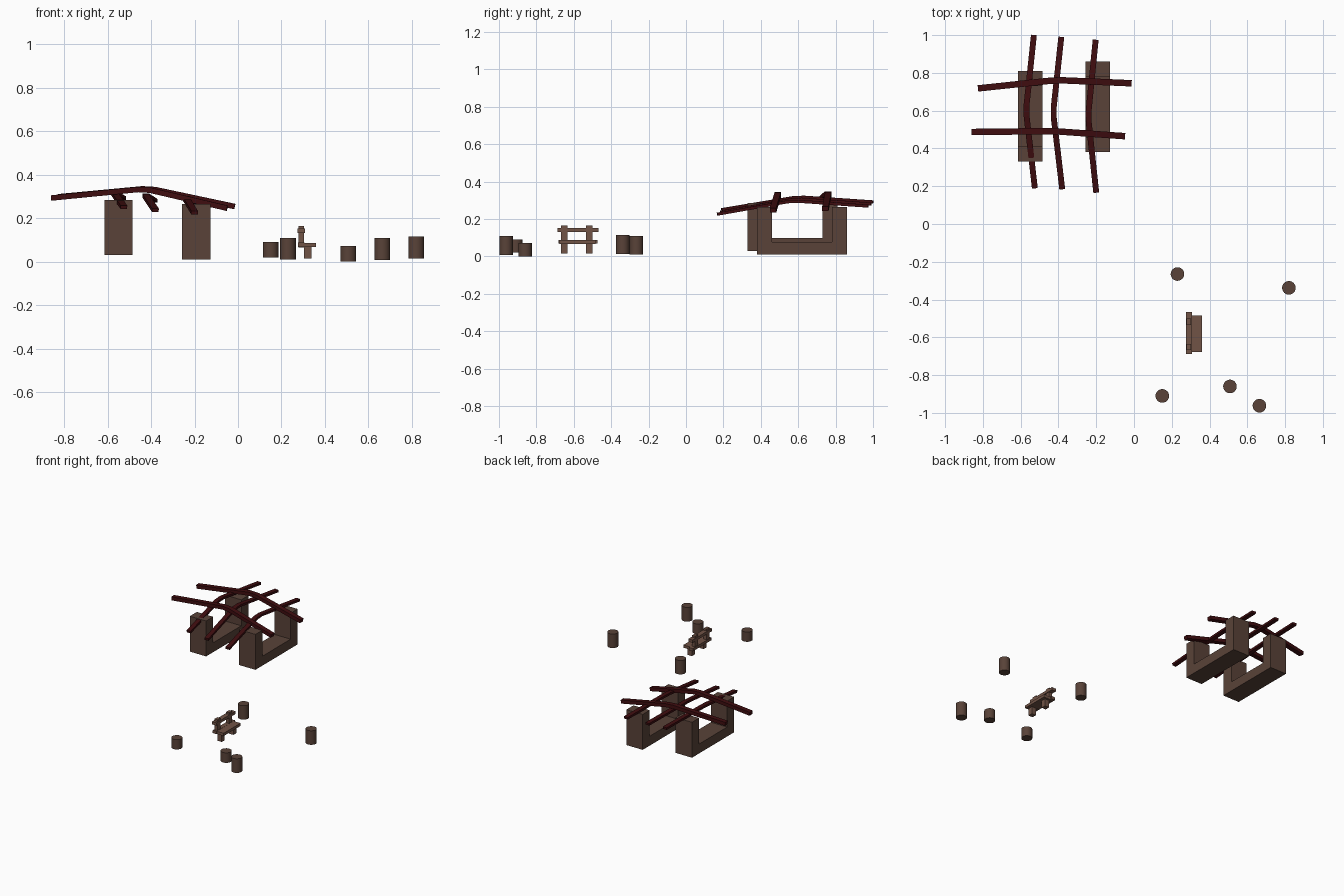
import bpy, bmesh
from mathutils import Vector

if "Cube" in bpy.data.objects:
    bpy.data.objects.remove(bpy.data.objects["Cube"])


def material(name, color):
    m = bpy.data.materials.new(name)
    m.diffuse_color = (*color, 1)
    m.use_nodes = True
    m.node_tree.nodes["Principled BSDF"].inputs["Base Color"].default_value = m.diffuse_color
    return m


WOOD = material("dark_wood", (0.10, 0.055, 0.04))
BENCH = material("bench_wood", (0.165, 0.088, 0.062))
RED = material("dark_red_wood", (0.05, 0.004, 0.005))


def finish(bm, name, mat):
    bmesh.ops.recalc_face_normals(bm, faces=bm.faces)
    me = bpy.data.meshes.new(name)
    bm.to_mesh(me)
    bm.free()
    me.materials.append(mat)
    ob = bpy.data.objects.new(name, me)
    bpy.context.collection.objects.link(ob)
    return ob


def box(name, x, y, z, mat):
    bm = bmesh.new()
    bmesh.ops.create_cube(bm, size=1)
    for v in bm.verts:
        v.co = [(a + b) / 2 + c * (b - a) for (a, b), c in zip((x, y, z), v.co)]
    return finish(bm, name, mat)


def u_block(name, x, y, z):
    """U-shaped side profile in the y-z plane, extruded along x."""
    w, d, h, post, floor = 0.13, 0.48, 0.255, 0.08, 0.068
    outline = [(0, 0), (d, 0), (d, h), (d - post, h), (d - post, floor),
               (post, floor), (post, h), (0, h)]
    bm = bmesh.new()
    face = bm.faces.new([bm.verts.new((x, y + a, z + b)) for a, b in outline])
    ext = bmesh.ops.extrude_face_region(bm, geom=[face])["geom"]
    bmesh.ops.translate(bm, vec=(w, 0, 0),
                        verts=[g for g in ext if isinstance(g, bmesh.types.BMVert)])
    return finish(bm, name, WOOD)


def beam(name, start, mid, end, width, height):
    """Bent rafter: rectangular section swept along a path with a short flat ridge."""
    a, m, b = Vector(start), Vector(mid), Vector(end)
    path = [a, m.lerp(a, 0.07), m.lerp(b, 0.07), b]
    bm = bmesh.new()
    rings = []
    for i, p in enumerate(path):
        t = (path[min(i + 1, 3)] - path[max(i - 1, 0)]).normalized()
        side = t.cross(Vector((0, 0, 1))).normalized()
        up = side.cross(t)
        rings.append([bm.verts.new(p + side * (width / 2 * s) + up * (height / 2 * u))
                      for s, u in ((-1, -1), (1, -1), (1, 1), (-1, 1))])
    for r, q in zip(rings, rings[1:]):
        for k in range(4):
            bm.faces.new((r[k], r[(k + 1) % 4], q[(k + 1) % 4], q[k]))
    bm.faces.new(rings[0])
    bm.faces.new(rings[-1])
    return finish(bm, name, RED)


def stump(name, x, y, z0, z1):
    bm = bmesh.new()
    bmesh.ops.create_cone(bm, cap_ends=True, segments=24, radius1=0.036,
                          radius2=0.036, depth=z1 - z0)
    bmesh.ops.translate(bm, vec=(x, y, (z0 + z1) / 2), verts=bm.verts)
    for f in bm.faces:
        f.smooth = len(f.verts) == 4
    for e in bm.edges:
        e.smooth = all(len(f.verts) == 4 for f in e.link_faces)
    return finish(bm, name, WOOD)


# Shelter walls
u_block("left_wall_frame", -0.615, 0.33, 0.03)
u_block("right_wall_frame", -0.257, 0.38, 0.01)

# Roof: two cross beams and three lengthwise rafters beneath them
beam("front_cross_beam", (-0.86, 0.487, 0.293), (-0.43, 0.492, 0.335),
     (-0.05, 0.465, 0.246), 0.034, 0.025)
beam("back_cross_beam", (-0.825, 0.718, 0.299), (-0.41, 0.762, 0.338),
     (-0.015, 0.745, 0.254), 0.034, 0.025)
beam("left_rafter", (-0.525, 0.19, 0.25), (-0.572, 0.60, 0.319),
     (-0.53, 1.0, 0.292), 0.031, 0.016)
beam("middle_rafter", (-0.38, 0.185, 0.237), (-0.428, 0.59, 0.308),
     (-0.385, 0.99, 0.28), 0.031, 0.016)
beam("right_rafter", (-0.20, 0.167, 0.226), (-0.243, 0.57, 0.297),
     (-0.203, 0.975, 0.269), 0.031, 0.016)

# Bench
box("seat", (0.30, 0.36), (-0.677, -0.485), (0.067, 0.087), BENCH)
box("back_rail", (0.274, 0.308), (-0.687, -0.467), (0.132, 0.152), BENCH)
box("lower_rail", (0.276, 0.306), (-0.682, -0.472), (0.068, 0.088), BENCH)
for side, y in (("front", -0.651), ("back", -0.518)):
    ys = (y - 0.017, y + 0.017)
    box(side + "_leg", (0.304, 0.338), ys, (0.015, 0.068), BENCH)
    box(side + "_backrest_post", (0.279, 0.303), ys, (0.066, 0.165), BENCH)

# Stump seats scattered around the bench
for i, s in enumerate([(0.23, -0.265, 0.01, 0.11), (0.82, -0.338, 0.014, 0.115),
                       (0.15, -0.91, 0.02, 0.09), (0.508, -0.86, 0.0, 0.072),
                       (0.664, -0.962, 0.008, 0.11)]):
    stump(f"stump_{i + 1}", *s)
